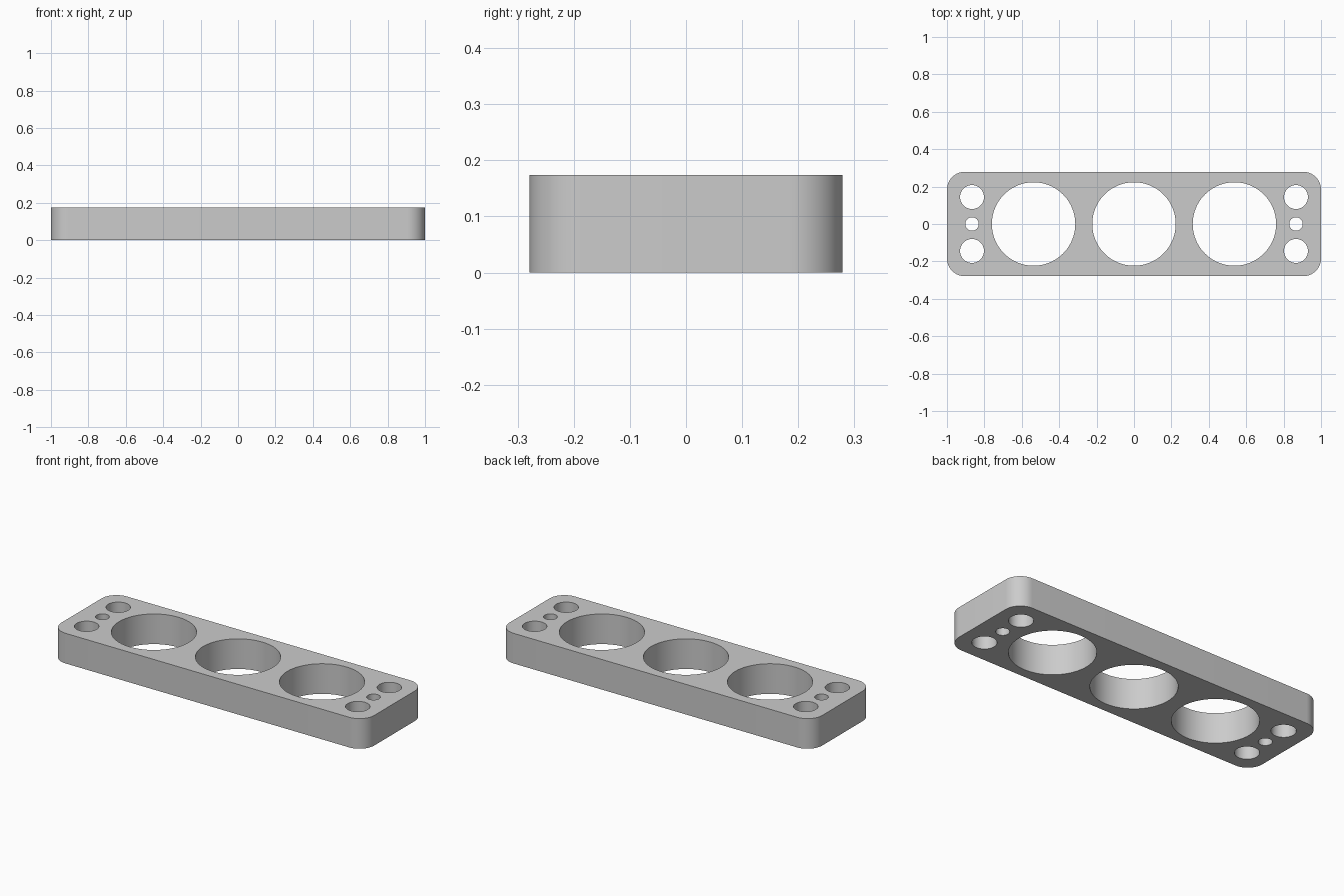
import bpy
import bmesh
from math import cos, sin, pi

cube = bpy.data.objects.get("Cube")
if cube:
    bpy.data.objects.remove(cube, do_unlink=True)

HALF_X, HALF_Y, HEIGHT, CORNER = 1.0, 0.279, 0.174, 0.095

grey = bpy.data.materials.new("plain grey")
grey.use_nodes = True
colour = (0.6, 0.6, 0.6, 1)
grey.diffuse_color = colour
grey.node_tree.nodes["Principled BSDF"].inputs["Base Color"].default_value = colour


def arc(cx, cy, radius, start, sweep, steps):
    return [(cx + radius * cos(start + sweep * i / steps),
             cy + radius * sin(start + sweep * i / steps)) for i in range(steps + 1)]


def add_loop(curve, points):
    spline = curve.splines.new("POLY")
    spline.points.add(len(points) - 1)
    for point, (x, y) in zip(spline.points, points):
        point.co = (x, y, 0, 1)
    spline.use_cyclic_u = True


def add_hole(curve, x, y, radius, steps):
    add_loop(curve, arc(x, y, radius, 0, 2 * pi, steps)[:-1])


# Plate outline with rounded corners
curve = bpy.data.curves.new("plate", "CURVE")
curve.dimensions = "2D"
curve.fill_mode = "BOTH"
curve.extrude = HEIGHT / 2
outline = []
for i, (sx, sy) in enumerate([(1, 1), (-1, 1), (-1, -1), (1, -1)]):
    outline += arc(sx * (HALF_X - CORNER), sy * (HALF_Y - CORNER),
                   CORNER, i * pi / 2, pi / 2, 16)
add_loop(curve, outline)

# Three large bores
for x in (-0.537, 0, 0.537):
    add_hole(curve, x, 0, 0.223, 96)

# Mounting holes at both ends
for x in (-0.866, 0.866):
    add_hole(curve, x, 0, 0.036, 32)
    for y in (-0.144, 0.144):
        add_hole(curve, x, y, 0.064, 48)

plate = bpy.data.objects.new("drilled_plate", curve)
plate.location.z = HEIGHT / 2
bpy.context.collection.objects.link(plate)

# Solid mesh with welded rims
bpy.ops.object.select_all(action="DESELECT")
plate.select_set(True)
bpy.context.view_layer.objects.active = plate
bpy.ops.object.convert(target="MESH")
plate = bpy.context.object
bm = bmesh.new()
bm.from_mesh(plate.data)
bmesh.ops.remove_doubles(bm, verts=bm.verts, dist=0.0001)
bmesh.ops.recalc_face_normals(bm, faces=bm.faces)
bm.to_mesh(plate.data)
bm.free()
plate.data.materials.clear()
plate.data.materials.append(grey)
bpy.ops.object.shade_smooth_by_angle(angle=pi / 6)
